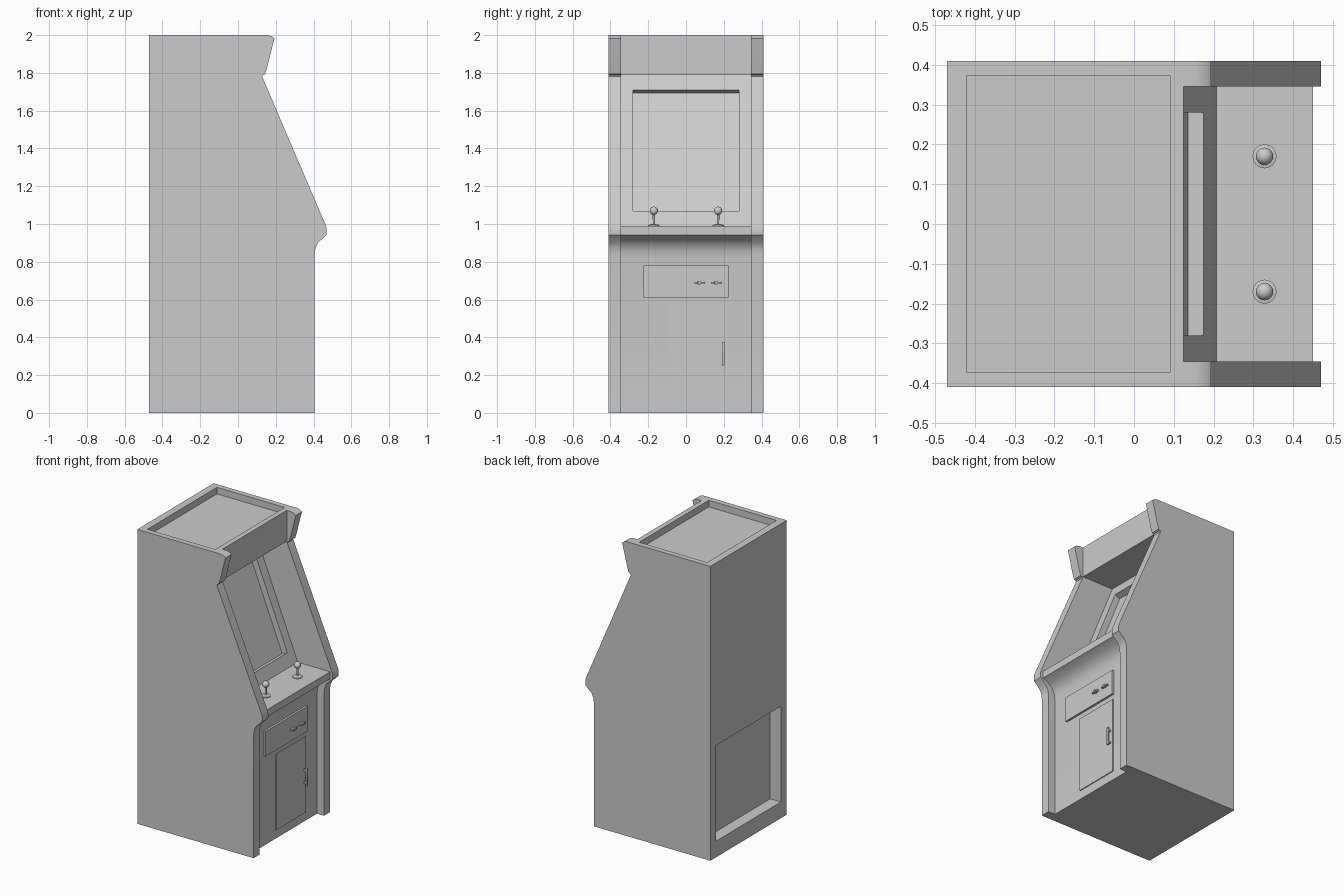
import bpy, bmesh, math
from mathutils import Vector

if "Cube" in bpy.data.objects:
    bpy.data.objects.remove(bpy.data.objects["Cube"])


def finish(name, bm, smooth=False):
    bmesh.ops.recalc_face_normals(bm, faces=bm.faces)
    mesh = bpy.data.meshes.new(name)
    bm.to_mesh(mesh)
    bm.free()
    ob = bpy.data.objects.new(name, mesh)
    bpy.context.collection.objects.link(ob)
    if smooth:
        activate(ob)
        bpy.ops.object.shade_smooth_by_angle(angle=math.radians(35))
    return ob


def activate(ob):
    bpy.ops.object.select_all(action='DESELECT')
    ob.select_set(True)
    bpy.context.view_layer.objects.active = ob


def extrude_xz(name, pts, half):
    """Extrude an x/z profile symmetrically along y."""
    bm = bmesh.new()
    face = bm.faces.new([bm.verts.new((x, -half, z)) for x, z in pts])
    ext = bmesh.ops.extrude_face_region(bm, geom=[face])
    verts = [v for v in ext['geom'] if isinstance(v, bmesh.types.BMVert)]
    bmesh.ops.translate(bm, verts=verts, vec=(0, 2 * half, 0))
    return finish(name, bm)


def box(name, x, y, z, bevel=0):
    bm = bmesh.new()
    bmesh.ops.create_cube(bm, size=1)
    for v in bm.verts:
        v.co = Vector(r[0] if c < 0 else r[1] for r, c in zip((x, y, z), v.co))
    if bevel:
        bmesh.ops.bevel(bm, geom=bm.edges[:], offset=bevel, segments=2,
                        affect='EDGES', profile=0.5)
    return finish(name, bm, bool(bevel))


def lathe(name, pts, x, y, steps=24):
    """Spin an r/z profile around a vertical axis."""
    bm = bmesh.new()
    vs = [bm.verts.new((x + r, y, z)) for r, z in pts]
    es = [bm.edges.new(p) for p in zip(vs, vs[1:])]
    bmesh.ops.spin(bm, geom=vs + es, cent=(x, y, 0), axis=(0, 0, 1),
                   angle=2 * math.pi, steps=steps)
    bmesh.ops.remove_doubles(bm, verts=bm.verts, dist=1e-4)
    return finish(name, bm, True)


def cut(ob, cutter):
    mod = ob.modifiers.new("cut", 'BOOLEAN')
    mod.operation, mod.solver, mod.object = 'DIFFERENCE', 'EXACT', cutter
    activate(ob)
    bpy.ops.object.modifier_apply(modifier=mod.name)
    bpy.data.objects.remove(cutter)


# Cabinet: full-width side silhouette
cabinet = extrude_xz("cabinet", [
    (-0.47, 0), (0.405, 0), (0.405, 0.84), (0.41, 0.872), (0.423, 0.90),
    (0.468, 0.942), (0.47, 0.965), (0.466, 0.99), (0.128, 1.78),
    (0.132, 1.788), (0.143, 1.793), (0.152, 1.82), (0.193, 1.983),
    (0.178, 1.994), (0.155, 2.0), (-0.47, 2.0)], 0.41)

# Space between the side panels: front, control deck, bezel and marquee
cut(cabinet, extrude_xz("front_cutter", [
    (0.7, -0.1), (0.352, -0.1), (0.352, 0.82), (0.358, 0.86), (0.375, 0.895),
    (0.405, 0.922), (0.45, 0.942), (0.45, 0.99), (0.207, 0.99),
    (-0.113, 1.79), (0.125, 1.79), (0.125, 2.1), (0.7, 2.1)], 0.345))

# Screen recess, perpendicular to the sloping bezel
inward = Vector((-1, -0.4)).normalized()
low, high = Vector((0.175, 1.07)), Vector((-0.081, 1.71))
cut(cabinet, extrude_xz("screen_cutter", [
    low + inward * 0.042, low - inward * 0.05,
    high - inward * 0.05, high + inward * 0.042], 0.28))

# Roof tray and rear service recess
cut(cabinet, box("roof_cutter", (-0.42, 0.09), (-0.373, 0.373), (1.955, 2.1)))
cut(cabinet, box("rear_cutter", (-0.6, -0.39), (-0.347, 0.347), (0.11, 0.76)))
activate(cabinet)
bpy.ops.object.shade_smooth_by_angle(angle=math.radians(35))

# Coin plate with slots and buttons
box("coin_plate", (0.34, 0.366), (-0.225, 0.225), (0.61, 0.78))
for i, y in enumerate((0.07, 0.16)):
    box(f"coin_slot_{i}", (0.36, 0.38), (y - 0.027, y + 0.027), (0.684, 0.694), 0.002)
    box(f"coin_guide_{i}", (0.36, 0.385), (y - 0.008, y + 0.008), (0.68, 0.698), 0.002)

# Lower door and handle
box("door", (0.34, 0.358), (-0.1, 0.22), (0.06, 0.575))
box("door_handle", (0.372, 0.384), (0.19, 0.204), (0.25, 0.375), 0.003)
for i, z in enumerate((0.265, 0.35)):
    box(f"handle_post_{i}", (0.35, 0.375), (0.192, 0.202), (z, z + 0.012))

# Joysticks: base disc, shaft and ball in one profile
ball = [(0.022 * math.sin(a), 1.07 - 0.022 * math.cos(a))
        for a in (math.radians(16 + 16.4 * i) for i in range(11))]
ball[-1] = (0, 1.092)
profile = [(0.03, 0.988), (0.03, 0.995), (0.015, 0.998), (0.006, 1.0)] + ball
for side, y in (("left", -0.17), ("right", 0.17)):
    lathe(f"joystick_{side}", profile, 0.328, y)
